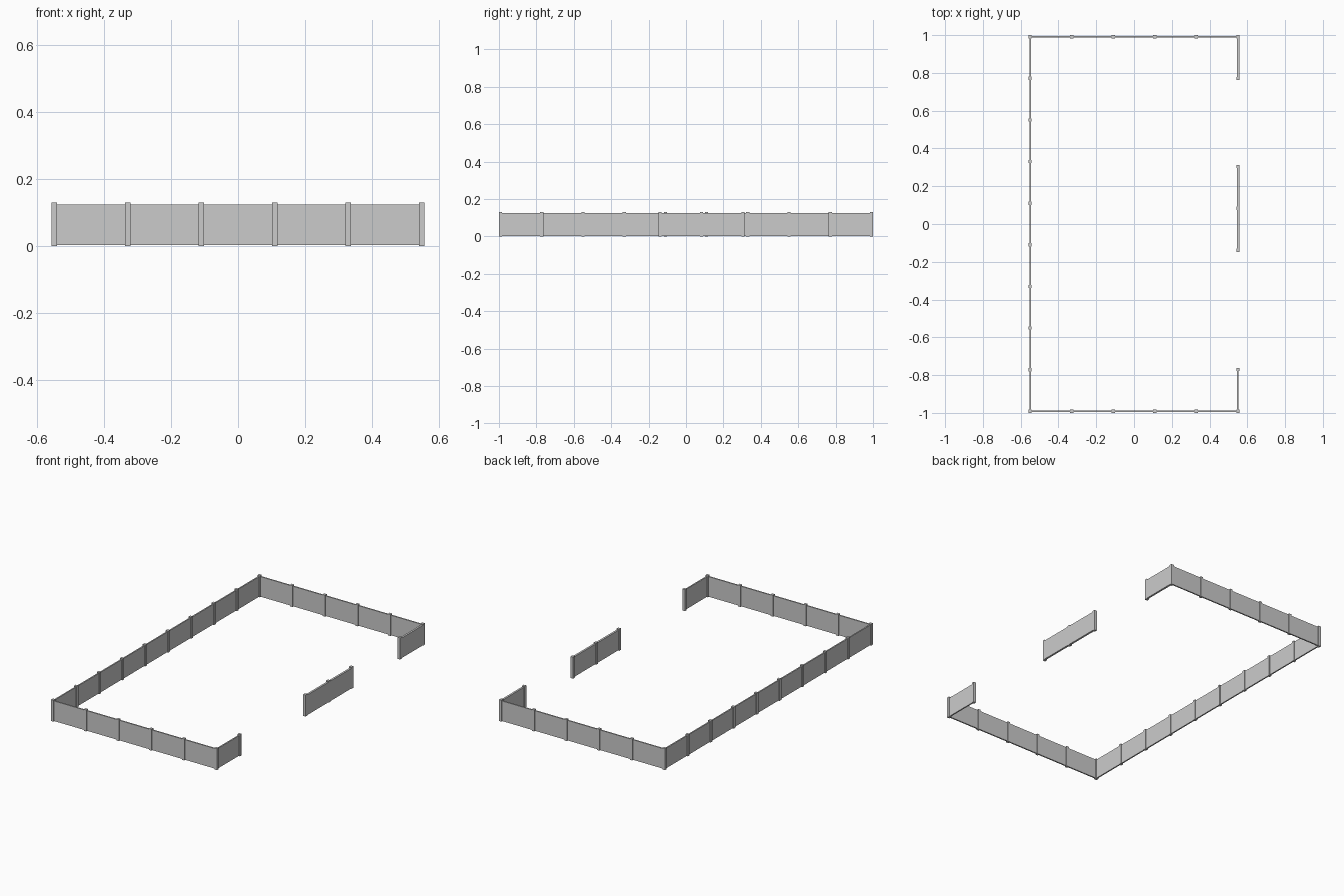
import bpy
from mathutils import Vector

if "Cube" in bpy.data.objects:
    bpy.data.objects.remove(bpy.data.objects["Cube"])

POST = 0.017      # square post width
POST_H = 0.131
Z0, Z1 = 0.003, 0.125   # panel bottom and top
X, Y = 0.55, 0.9915     # post centre lines


def box(name, lo, hi):
    lo, hi = Vector(lo), Vector(hi)
    bpy.ops.mesh.primitive_cube_add(size=1, location=(lo + hi) / 2)
    ob = bpy.context.object
    ob.name = name
    ob.scale = hi - lo
    return ob


placed = set()


def post(name, x, y):
    key = (round(x, 3), round(y, 3))
    if key in placed:      # corner posts are shared
        return
    placed.add(key)
    h = POST / 2
    box(name + "_post", (x - h, y - h, 0), (x + h, y + h, POST_H))


def fence(name, start, end, bays, thick=0.008, shift=0.0):
    """Straight run of panels with a post at each bay end."""
    a, b = Vector(start), Vector(end)
    for i in range(bays + 1):
        p = a.lerp(b, i / bays)
        post(name, p.x, p.y)
    t = thick / 2
    for i in range(bays):
        p, q = a.lerp(b, i / bays), a.lerp(b, (i + 1) / bays)
        if abs(p.x - q.x) < 1e-6:   # run along y
            box(name + "_panel", (p.x - t + shift, p.y, Z0), (p.x + t + shift, q.y, Z1))
        else:                       # run along x
            box(name + "_panel", (p.x, p.y - t, Z0), (q.x, p.y + t, Z1))


# Closed sides
fence("front_fence", (-X, -Y), (X, -Y), 5)
fence("back_fence", (-X, Y), (X, Y), 5)
fence("left_fence", (-X, -Y), (-X, Y), 9)

# Right side with two openings
fence("right_front_fence", (X, -Y), (X, -0.771), 1)
fence("right_middle_fence", (X, -0.139), (X, 0.305), 2, 0.012, 0.002)
fence("right_back_fence", (X, 0.771), (X, Y), 1, 0.012, 0.002)
